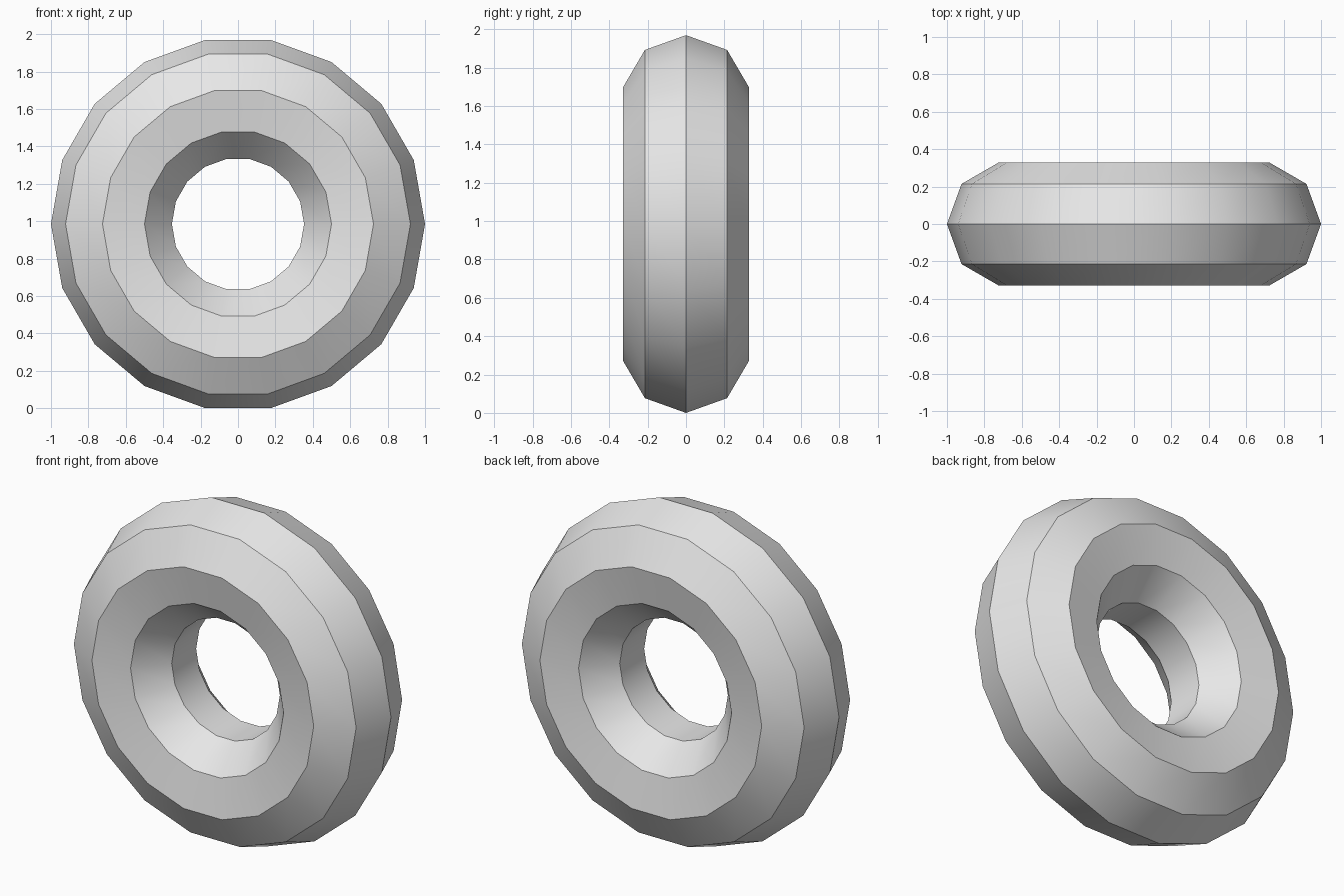
import bpy
import math

if "Cube" in bpy.data.objects:
    bpy.data.objects.remove(bpy.data.objects["Cube"])

# Ring: low-poly torus standing upright, its axis along y
SIDES = 18
bpy.ops.mesh.primitive_torus_add(
    major_segments=SIDES, minor_segments=9,
    major_radius=2 / 3, minor_radius=1 / 3,
    location=(0, 0, math.cos(math.pi / SIDES)),
    rotation=(math.pi / 2, 0, 0))
ring = bpy.context.object
ring.name = "ring"

# Smooth around the ring, sharp across its cross-section
bpy.ops.object.shade_smooth_by_angle(angle=math.radians(30))

# Plain grey
grey = bpy.data.materials.new("light grey")
grey.diffuse_color = (0.8, 0.8, 0.8, 1)
grey.use_nodes = True
grey.node_tree.nodes["Principled BSDF"].inputs["Base Color"].default_value = grey.diffuse_color
ring.data.materials.clear()
ring.data.materials.append(grey)
